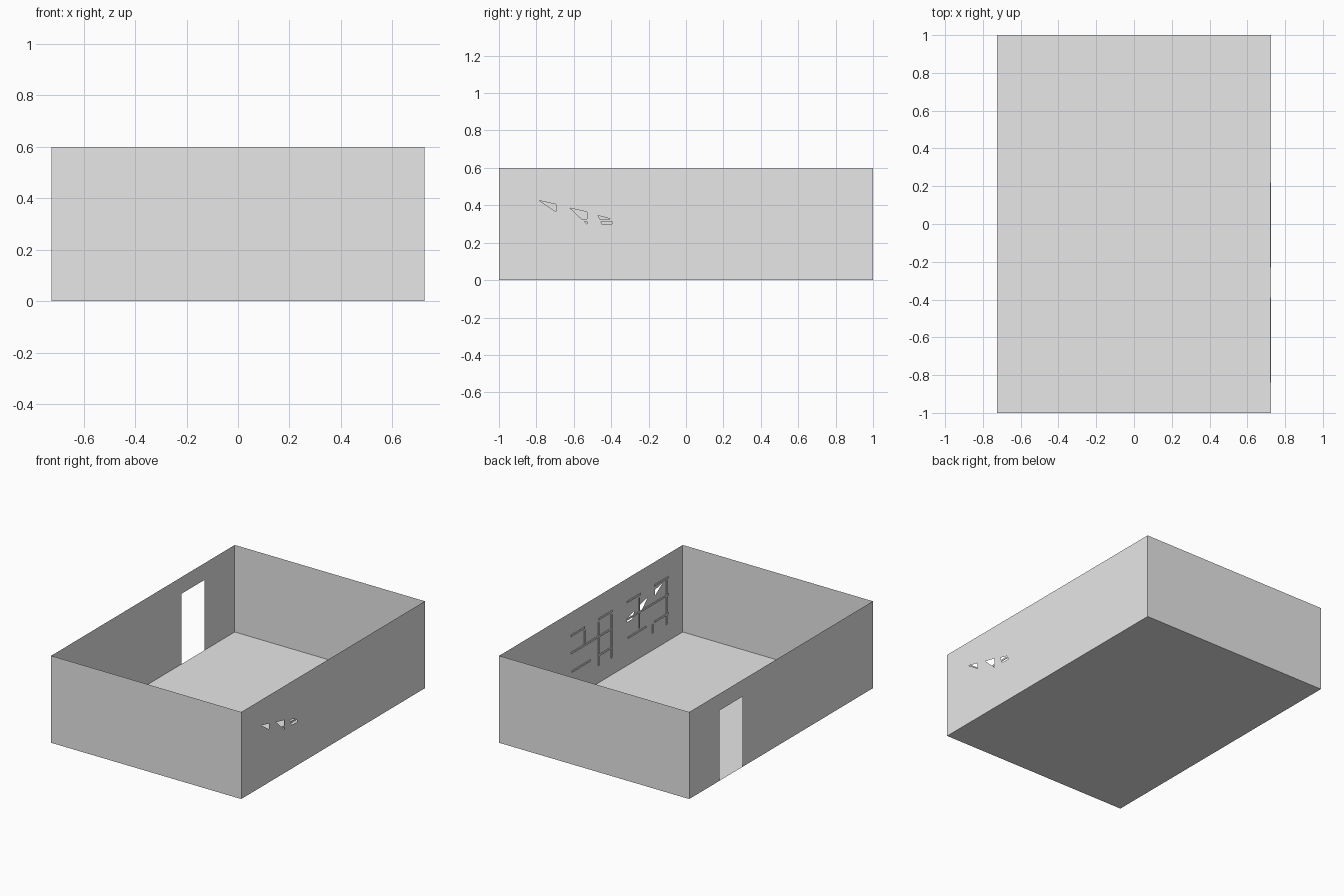
import bpy, bmesh
from mathutils import Vector

cube = bpy.data.objects.get("Cube")
if cube:
    bpy.data.objects.remove(cube, do_unlink=True)

W, D, H = 0.725, 1.0, 0.6      # half width, half depth, wall height


def material(name, rgb):
    m = bpy.data.materials.new(name)
    m.use_nodes = True
    m.diffuse_color = (*rgb, 1)
    m.node_tree.nodes["Principled BSDF"].inputs["Base Color"].default_value = (*rgb, 1)
    return m


grey = material("plain light grey", (0.8, 0.8, 0.8))


def finish(name, bm):
    mesh = bpy.data.meshes.new(name)
    bm.to_mesh(mesh)
    bm.free()
    mesh.materials.append(grey)
    ob = bpy.data.objects.new(name, mesh)
    bpy.context.scene.collection.objects.link(ob)
    return ob


def panel(name, place, outward, outline, holes=()):
    """Thin flat sheet from a 2D outline with optional holes."""
    bm = bmesh.new()
    edges = []
    for loop in (outline, *holes):
        vs = [bm.verts.new(place(a, b)) for a, b in loop]
        edges += [bm.edges.new((v, vs[i - 1])) for i, v in enumerate(vs)]
    out = Vector(outward)
    bmesh.ops.triangle_fill(bm, edges=edges, use_beauty=True, normal=out)
    bm.normal_update()
    bmesh.ops.reverse_faces(bm, faces=[f for f in bm.faces if f.normal.dot(out) < 0])
    return finish(name, bm)


def rect(a0, a1, b0, b1):
    return [(a0, b0), (a1, b0), (a1, b1), (a0, b1)]


# Floor and the two plain end walls
panel("floor", lambda a, b: (a, b, 0), (0, 0, -1), rect(-W, W, -D, D))
for name, s in (("front_wall", -1), ("back_wall", 1)):
    panel(name, lambda a, b: (a, s * D, b), (0, s, 0), rect(-W, W, 0, H))

# Wall with the doorway, open down to the floor
door0, door1, door_top = 0.42, 0.67, 0.485
panel("door_wall", lambda a, b: (-W, a, b), (-1, 0, 0),
      [(-D, 0), (door0, 0), (door0, door_top), (door1, door_top),
       (door1, 0), (D, 0), (D, H), (-D, H)])

# Wall with three small broken openings
openings = [
    [(-0.785, 0.425), (-0.695, 0.405), (-0.695, 0.365)],
    [(-0.62, 0.385), (-0.53, 0.365), (-0.53, 0.30)],
    [(-0.47, 0.345), (-0.395, 0.325), (-0.395, 0.30), (-0.45, 0.30)],
]
panel("window_wall", lambda a, b: (W, a, b), (1, 0, 0), rect(-D, D, 0, H), openings)


# Slim window bars lying on the inside of that wall
def bar(bm, y0, y1, z0, z1):
    depth = 0.004
    r = bmesh.ops.create_cube(bm, size=1)
    bmesh.ops.scale(bm, vec=(depth, y1 - y0, z1 - z0), verts=r["verts"])
    bmesh.ops.translate(bm, vec=(W - 0.001 - depth / 2, (y0 + y1) / 2, (z0 + z1) / 2),
                        verts=r["verts"])


t = 0.006
for name, mid, uprights in (
        ("rear_window_bars", 0.0, ((-0.22, 0.12, 0.42), (-0.08, 0.12, 0.42), (0.07, 0.33, 0.42))),
        ("front_window_bars", -0.61, ((-0.21, 0.12, 0.43), (-0.06, 0.12, 0.18), (0.09, 0.21, 0.42)))):
    bm = bmesh.new()
    for y, z0, z1 in uprights:
        bar(bm, mid + y - t, mid + y + t, z0, z1)
    spans = ((0.44, -0.23, -0.08), (0.44, 0.07, 0.22), (0.32, -0.23, 0.22),
             (0.19, -0.23, -0.08), (0.19, 0.01, 0.21))
    for z, y0, y1 in spans:
        bar(bm, mid + y0, mid + y1, z - t, z + t)
    finish(name, bm)
